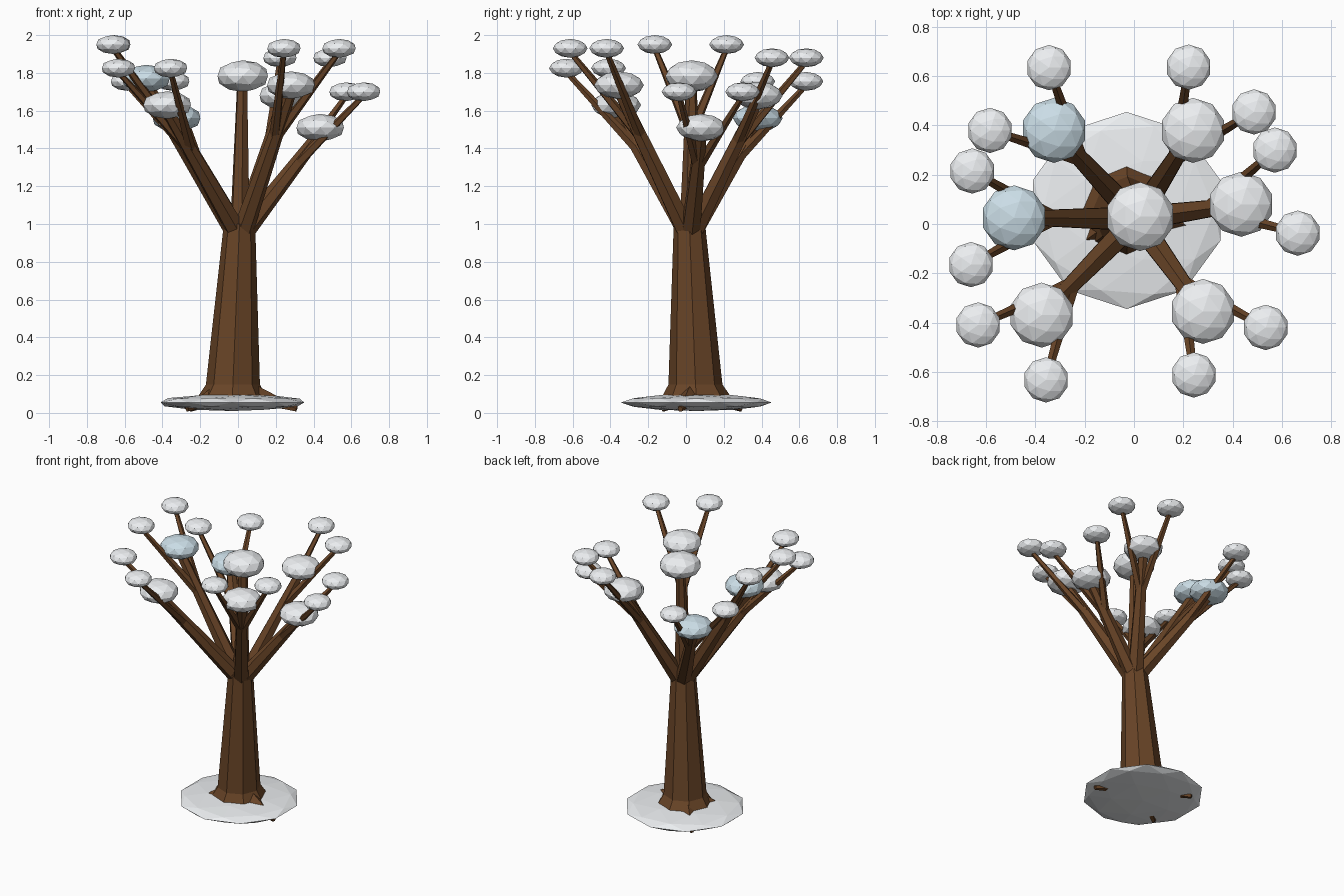
import bpy, bmesh
from math import cos, sin, radians
from mathutils import Vector, Matrix

if "Cube" in bpy.data.objects:
    bpy.data.objects.remove(bpy.data.objects["Cube"])


def material(name, rgb):
    m = bpy.data.materials.new(name)
    m.diffuse_color = (*rgb, 1)
    m.use_nodes = True
    m.node_tree.nodes["Principled BSDF"].inputs["Base Color"].default_value = m.diffuse_color
    return m


BARK = material("bark", (0.14, 0.058, 0.02))
SNOW = material("snow", (0.84, 0.86, 0.88))
ICE = material("icy_snow", (0.60, 0.73, 0.80))


def make(name, bm, mat):
    me = bpy.data.meshes.new(name)
    bm.to_mesh(me)
    bm.free()
    me.materials.append(mat)
    ob = bpy.data.objects.new(name, me)
    bpy.context.collection.objects.link(ob)
    return ob


def limb(name, a, b, r1, r2, sides):
    """Flat-sided tapered limb from a to b."""
    a, b = Vector(a), Vector(b)
    d = b - a
    rot = d.to_track_quat('Z', 'Y').to_matrix().to_4x4()
    bm = bmesh.new()
    bmesh.ops.create_cone(bm, cap_ends=True, segments=sides, radius1=r1, radius2=r2,
                          depth=d.length, matrix=Matrix.Translation((a + b) / 2) @ rot)
    return make(name, bm, BARK)


def snow(name, c, r, h, mat=SNOW):
    """Squashed low-poly snow clump."""
    bm = bmesh.new()
    bmesh.ops.create_icosphere(bm, subdivisions=2, radius=1,
                               matrix=Matrix.Translation(c) @ Matrix.Diagonal((r, r, h, 1)))
    return make(name, bm, mat)


# Trunk: eight-sided rings with a flared foot
bm = bmesh.new()
rings = []
for x, y, z, r in [(-0.03, 0.055, 0.03, 0.19), (-0.03, 0.055, 0.09, 0.18),
                   (-0.027, 0.05, 0.15, 0.143), (0.008, 0.018, 1.0, 0.083)]:
    rings.append([bm.verts.new((x + r * cos(radians(45 * i)), y + r * sin(radians(45 * i)), z))
                  for i in range(8)])
for lo, hi in zip(rings, rings[1:]):
    for i in range(8):
        j = (i + 1) % 8
        bm.faces.new((lo[i], lo[j], hi[j], hi[i]))
bm.faces.new(rings[0][::-1])
bm.faces.new(rings[-1])
make("trunk", bm, BARK)

# Roots and the snow drift around the foot
foot = Vector((-0.03, 0.055, 0))
for i, tip in enumerate([(0.31, -0.03, 0.02), (-0.27, -0.12, 0.02), (-0.25, 0.29, 0.02)]):
    tip = Vector(tip)
    start = foot.lerp(tip, 0.2)
    start.z = 0.11
    limb(f"root_{i}", start, tip, 0.06, 0.015, 5)
snow("ground_snow", (-0.03, 0.055, 0.055), 0.40, 0.045)

# Branches: (clump centre, clump material, two twig tips)
crown = Vector((0.01, 0.02, 0.97))
branches = [
    ((-0.325, 0.38, 1.56), ICE, [(-0.345, 0.635, 1.755), (-0.585, 0.38, 1.755)]),
    ((0.24, 0.38, 1.68), SNOW, [(0.222, 0.637, 1.88), (0.487, 0.455, 1.88)]),
    ((0.435, 0.08, 1.51), SNOW, [(0.572, 0.30, 1.70), (0.665, -0.037, 1.70)]),
    ((0.28, -0.355, 1.735), SNOW, [(0.535, -0.42, 1.93), (0.243, -0.613, 1.93)]),
    ((-0.375, -0.37, 1.63), SNOW, [(-0.633, -0.41, 1.825), (-0.357, -0.633, 1.825)]),
    ((-0.487, 0.025, 1.77), ICE, [(-0.657, 0.215, 1.95), (-0.662, -0.165, 1.95)]),
]
down = Vector((0, 0, -0.03))
for i, (c, mat, twigs) in enumerate(branches):
    end = Vector(c) + down
    out = Vector((c[0], c[1], 0)).normalized() * 0.03
    base = crown + out
    limb(f"branch_{i}", base, end, 0.055, 0.032, 6)
    snow(f"branch_snow_{i}", c, 0.132, 0.073, mat)
    fork = base.lerp(end, 0.65)
    for k, t in enumerate(twigs):
        limb(f"twig_{i}_{k}", fork, Vector(t) + down * 0.7, 0.03, 0.015, 5)
        snow(f"twig_snow_{i}_{k}", t, 0.092, 0.05)

# Central leader
limb("centre_branch", crown, (0.022, 0.03, 1.75), 0.055, 0.028, 6)
snow("centre_snow", (0.025, 0.03, 1.783), 0.14, 0.084)
